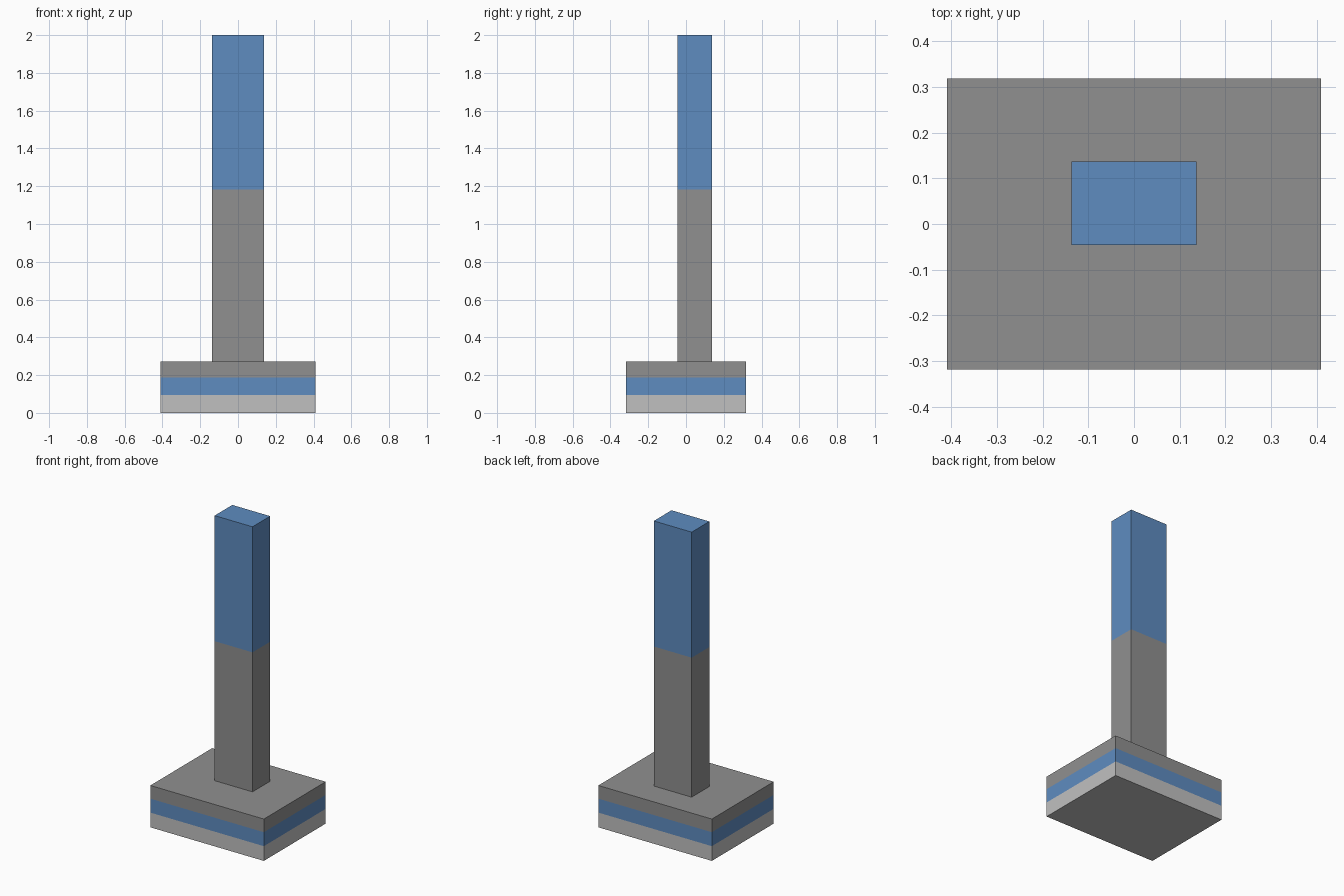
import bpy
import bmesh
from mathutils import Vector

cube = bpy.data.objects.get("Cube")
if cube:
    bpy.data.objects.remove(cube, do_unlink=True)


def make_material(name, rgb):
    mat = bpy.data.materials.new(name)
    mat.use_nodes = True
    colour = (*rgb, 1.0)
    mat.diffuse_color = colour
    mat.node_tree.nodes["Principled BSDF"].inputs["Base Color"].default_value = colour
    return mat


GREY = make_material("mid grey", (0.279, 0.279, 0.279))
BLUE = make_material("blue", (0.112, 0.262, 0.527))
LIGHT = make_material("light grey", (0.527, 0.527, 0.527))

U = 2 / 22  # the model is laid out on a grid 22 units high


def banded_box(name, low, high, cuts, materials):
    """Box between two corners, cut at the given heights, one material per band."""
    low, high = Vector(low), Vector(high)
    bm = bmesh.new()
    bmesh.ops.create_cube(bm, size=1)
    for v in bm.verts:
        v.co = [(low[i] + high[i]) / 2 + v.co[i] * (high[i] - low[i]) for i in range(3)]
    for z in cuts:
        bmesh.ops.bisect_plane(bm, geom=bm.verts[:] + bm.edges[:] + bm.faces[:],
                               plane_co=(0, 0, z), plane_no=(0, 0, 1))
    for f in bm.faces:
        height = f.calc_center_median().z
        f.material_index = sum(height > z for z in cuts)
    mesh = bpy.data.meshes.new(name)
    bm.to_mesh(mesh)
    bm.free()
    for mat in materials:
        mesh.materials.append(mat)
    obj = bpy.data.objects.new(name, mesh)
    bpy.context.collection.objects.link(obj)
    return obj


# Striped base slab
banded_box("base", (-4.5 * U, -3.5 * U, 0), (4.5 * U, 3.5 * U, 3 * U),
           [0.096, 0.187], [LIGHT, BLUE, GREY])

# Two-colour post, set towards the back of the base
banded_box("post", (-1.5 * U, -0.5 * U, 3 * U), (1.5 * U, 1.5 * U, 22 * U),
           [13 * U], [GREY, BLUE])
